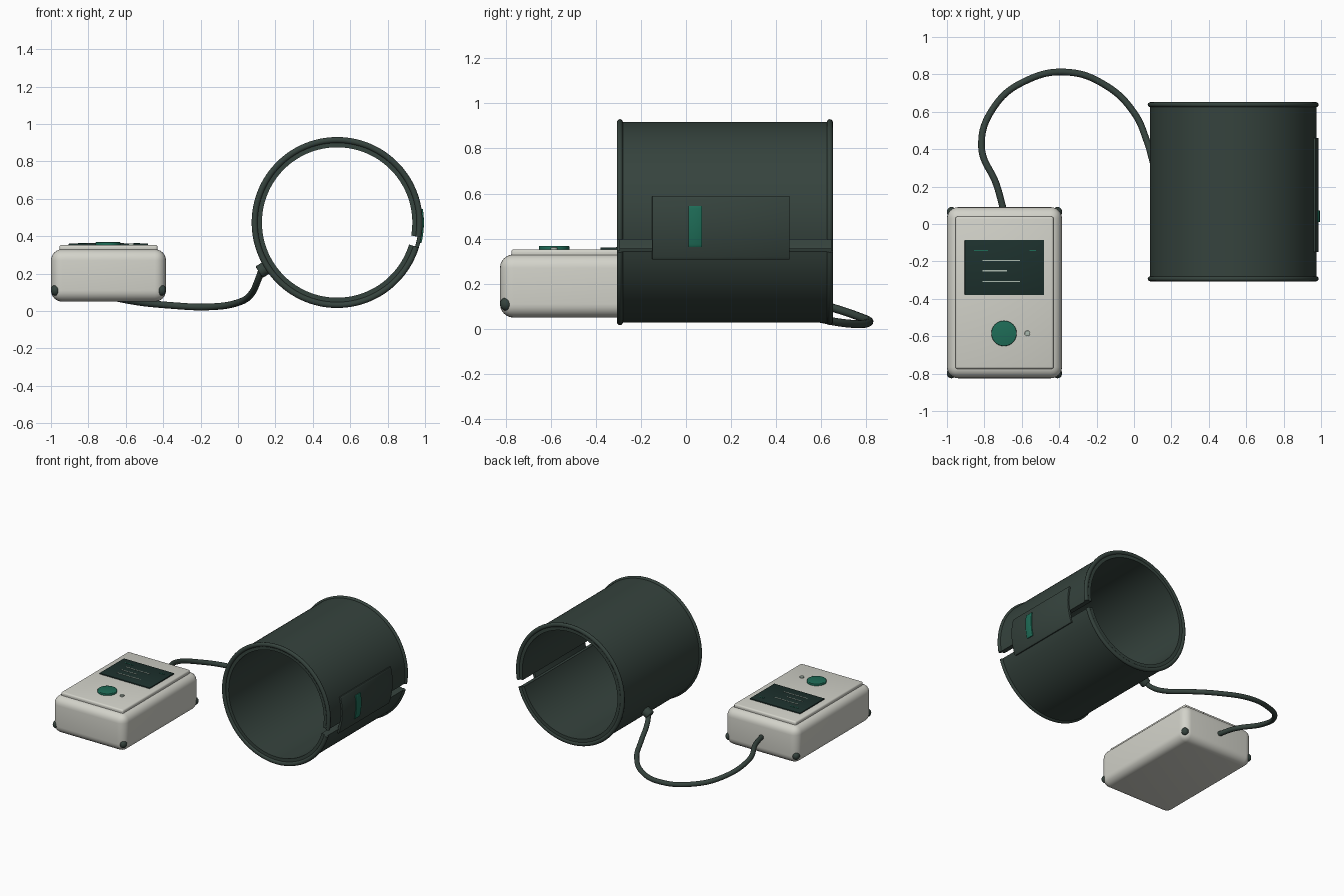
import bpy, bmesh, math
from mathutils import Vector

if "Cube" in bpy.data.objects:
    bpy.data.objects.remove(bpy.data.objects["Cube"])


def material(name, rgb):
    m = bpy.data.materials.new(name)
    m.diffuse_color = (*rgb, 1)
    m.use_nodes = True
    m.node_tree.nodes["Principled BSDF"].inputs["Base Color"].default_value = m.diffuse_color
    return m


SHELL = material("warm_white", (0.65, 0.65, 0.59))
FABRIC = material("dark_green_grey", (0.036, 0.056, 0.047))
GLASS = material("screen_dark", (0.012, 0.03, 0.026))
GREEN = material("accent_green", (0.013, 0.15, 0.095))
PALE = material("pale_mark", (0.4, 0.48, 0.42))


def finish(bm, name, mat, bevel=0, segs=3):
    bmesh.ops.recalc_face_normals(bm, faces=bm.faces[:])
    me = bpy.data.meshes.new(name)
    bm.to_mesh(me)
    bm.free()
    ob = bpy.data.objects.new(name, me)
    bpy.context.collection.objects.link(ob)
    me.materials.append(mat)
    bpy.ops.object.select_all(action='DESELECT')
    ob.select_set(True)
    bpy.context.view_layer.objects.active = ob
    if bevel:
        b = ob.modifiers.new("bevel", 'BEVEL')
        b.width, b.segments, b.limit_method = bevel, segs, 'ANGLE'
        bpy.ops.object.modifier_apply(modifier="bevel")
    bpy.ops.object.shade_smooth_by_angle(angle=math.radians(35))
    return ob


def box(name, lo, hi, mat, bevel=0, segs=3):
    bm = bmesh.new()
    bmesh.ops.create_cube(bm, size=1)
    for v in bm.verts:
        v.co = [a + (c + 0.5) * (b - a) for a, b, c in zip(lo, hi, v.co)]
    return finish(bm, name, mat, bevel, segs)


def cylinder(name, start, end, r, mat, bevel=0):
    start, end = Vector(start), Vector(end)
    bm = bmesh.new()
    bmesh.ops.create_cone(bm, cap_ends=True, segments=40, radius1=r, radius2=r,
                          depth=(end - start).length)
    bm.transform((end - start).to_track_quat('Z', 'Y').to_matrix().to_4x4())
    bmesh.ops.translate(bm, verts=bm.verts[:], vec=(start + end) / 2)
    return finish(bm, name, mat, bevel)


CX, CZ = 0.53, 0.473  # cuff axis


def arc(name, profile, a0, a1, steps, mat, bevel=0):
    """Sweep a closed (radius, y) profile around the cuff axis, capped at both ends."""
    bm = bmesh.new()
    rings = []
    for i in range(steps + 1):
        a = math.radians(a0 + (a1 - a0) * i / steps)
        rings.append([bm.verts.new((CX + r * math.cos(a), y, CZ + r * math.sin(a)))
                      for r, y in profile])
    n = len(profile)
    for p, q in zip(rings, rings[1:]):
        for k in range(n):
            bm.faces.new((p[k], p[(k + 1) % n], q[(k + 1) % n], q[k]))
    bm.faces.new(rings[0])
    bm.faces.new(rings[-1])
    return finish(bm, name, mat, bevel, 2)


def rect(r0, r1, y0, y1):
    return [(r0, y0), (r1, y0), (r1, y1), (r0, y1)]


# Monitor housing, raised face and corner feet
box("monitor_body", (-1, -0.825, 0.05), (-0.385, 0.09, 0.33), SHELL, 0.06, 6)
box("monitor_face", (-0.955, -0.775, 0.315), (-0.43, 0.04, 0.353), SHELL, 0.012)
for x in (-0.976, -0.409):
    for y in (-0.798, 0.064):
        bm = bmesh.new()
        bmesh.ops.create_uvsphere(bm, u_segments=20, v_segments=12, radius=1)
        bmesh.ops.scale(bm, verts=bm.verts[:], vec=(0.025, 0.027, 0.029))
        bmesh.ops.translate(bm, verts=bm.verts[:], vec=(x, y, 0.11))
        finish(bm, "corner_foot", FABRIC)

# Screen with readout bars
box("screen", (-0.905, -0.38, 0.345), (-0.48, -0.085, 0.361), GLASS, 0.003, 2)
for x0, x1, y, mat in ((-0.855, -0.78, -0.142, GREEN), (-0.56, -0.525, -0.142, GREEN),
                       (-0.81, -0.61, -0.195, PALE), (-0.81, -0.68, -0.25, PALE),
                       (-0.81, -0.61, -0.307, PALE)):
    box("readout_bar", (x0, y - 0.003, 0.358), (x1, y + 0.003, 0.363), mat)

# Start button and indicator light
cylinder("start_button", (-0.695, -0.585, 0.345), (-0.695, -0.585, 0.368), 0.068, GREEN, 0.005)
cylinder("indicator_light", (-0.57, -0.585, 0.345), (-0.57, -0.585, 0.362), 0.015, PALE, 0.003)

# Open cuff sleeve with rolled rims
GAP = (-10, 343)
arc("cuff_sleeve", rect(0.402, 0.445, -0.295, 0.645), *GAP, 120, FABRIC)
for y in (-0.293, 0.638):
    circle = [(0.441 + 0.016 * math.cos(t * math.pi / 6), y + 0.014 * math.sin(t * math.pi / 6))
              for t in range(12)]
    arc("cuff_rim", circle, *GAP, 120, FABRIC)

# Closure patch bridging the gap, and its pull tab
arc("closure_patch", rect(0.436, 0.457, -0.15, 0.46), -21.5, 15, 20, FABRIC, 0.004)
arc("pull_tab", rect(0.445, 0.464, 0.01, 0.072), -13.7, 9, 14, GREEN, 0.002)

# Hose fitting on the cuff
d = Vector((math.cos(math.radians(212.5)), 0, math.sin(math.radians(212.5))))
hub = Vector((CX, 0.27, CZ))
cylinder("hose_fitting", hub + d * 0.43, hub + d * 0.495, 0.036, FABRIC, 0.008)

# Air hose
path = [(-0.70, 0.085, 0.19), (-0.735, 0.21, 0.19), (-0.815, 0.41, 0.165), (-0.745, 0.63, 0.1),
        (-0.58, 0.765, 0.055), (-0.36, 0.812, 0.03), (-0.15, 0.74, 0.022), (0.0, 0.595, 0.045),
        (0.07, 0.44, 0.09), (0.105, 0.32, 0.16), (0.125, 0.27, 0.215)]
cu = bpy.data.curves.new("air_hose", 'CURVE')
cu.dimensions = '3D'
cu.bevel_depth, cu.bevel_resolution, cu.resolution_u = 0.018, 4, 10
cu.use_fill_caps = True
sp = cu.splines.new('BEZIER')
sp.bezier_points.add(len(path) - 1)
for bp, co in zip(sp.bezier_points, path):
    bp.co = co
    bp.handle_left_type = bp.handle_right_type = 'AUTO'
cu.materials.append(FABRIC)
bpy.context.collection.objects.link(bpy.data.objects.new("air_hose", cu))
